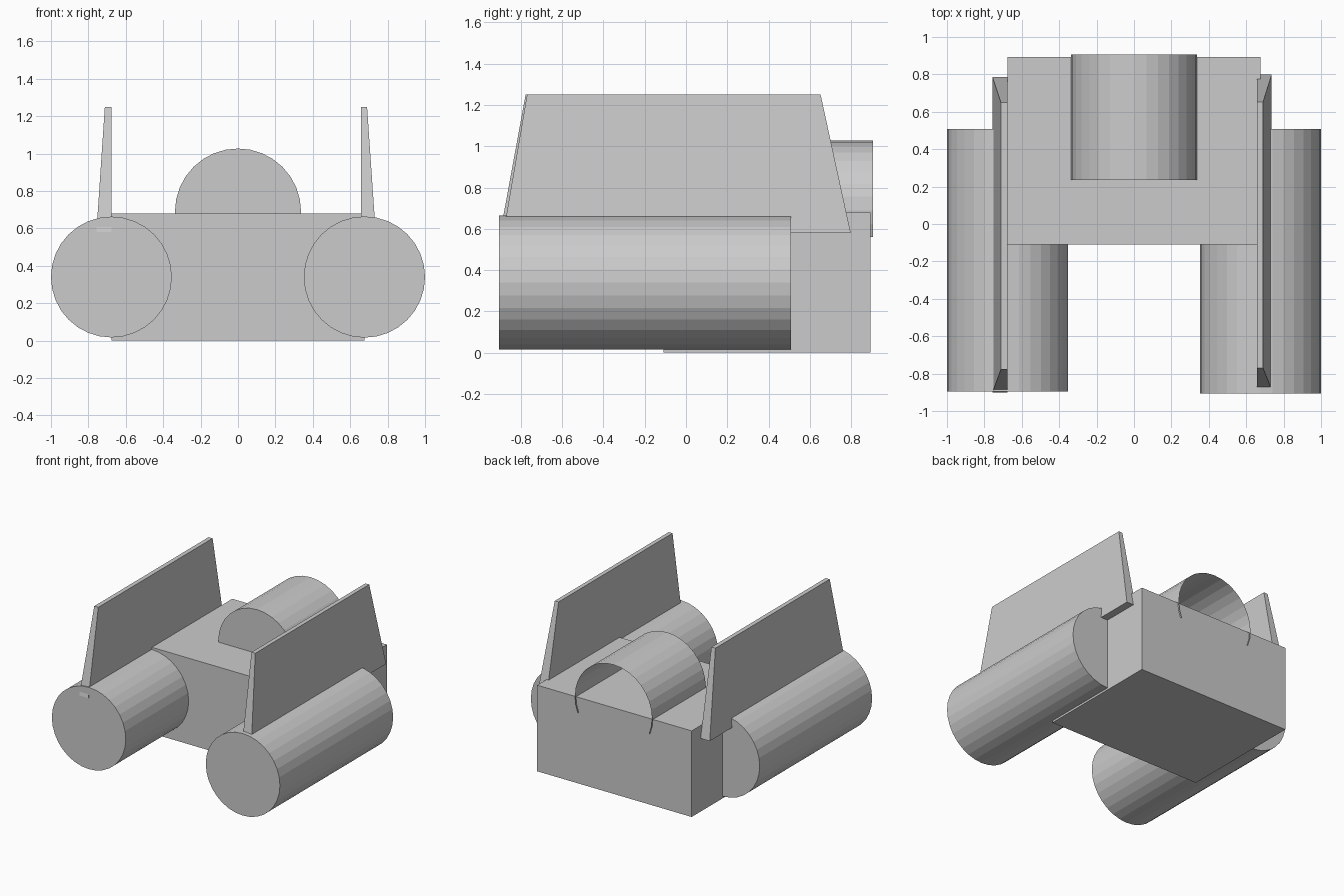
import bpy, bmesh
from math import pi, sin, cos
from mathutils import Vector, Matrix

if "Cube" in bpy.data.objects:
    bpy.data.objects.remove(bpy.data.objects["Cube"])


def finish(name, bm):
    bmesh.ops.recalc_face_normals(bm, faces=bm.faces[:])
    mesh = bpy.data.meshes.new(name)
    bm.to_mesh(mesh)
    bm.free()
    obj = bpy.data.objects.new(name, mesh)
    bpy.context.collection.objects.link(obj)
    return obj


def loft(name, bottom, top):
    """Solid between two rectangles given as (x0, x1, y0, y1, z)."""
    bm = bmesh.new()
    rings = [[bm.verts.new(p) for p in ((x0, y0, z), (x1, y0, z), (x1, y1, z), (x0, y1, z))]
             for x0, x1, y0, y1, z in (bottom, top)]
    for ring in rings:
        bm.faces.new(ring)
    for i in range(4):
        j = (i + 1) % 4
        bm.faces.new((rings[0][i], rings[0][j], rings[1][j], rings[1][i]))
    return finish(name, bm)


def drum(name, x, z, radius, y0, y1):
    """Closed 32-sided cylinder lying along y."""
    bm = bmesh.new()
    place = Matrix.Translation((x, (y0 + y1) / 2, z)) @ Matrix.Rotation(pi / 2, 4, 'X')
    bmesh.ops.create_cone(bm, cap_ends=True, segments=32, radius1=radius, radius2=radius,
                          depth=y1 - y0, matrix=place)
    return finish(name, bm)


# Main block
loft("body", (-0.675, 0.675, -0.11, 0.893, 0), (-0.675, 0.675, -0.11, 0.893, 0.68))

# Long side cylinders
drum("left_cylinder", -0.677, 0.34, 0.323, -0.895, 0.508)
drum("right_cylinder", 0.676, 0.34, 0.324, -0.905, 0.508)

# Tapered upright fins, vertical on the inside and sloping on the outside
loft("left_fin", (-0.757, -0.677, -0.9, 0.785, 0.58), (-0.712, -0.677, -0.777, 0.65, 1.25))
loft("right_fin", (0.657, 0.736, -0.885, 0.798, 0.58), (0.657, 0.69, -0.77, 0.652, 1.25))

# Arched hood on the back: capped at the front, open at the rear and underneath
bm = bmesh.new()
steps = range(-2, 19)
front, back = [[bm.verts.new((0.337 * cos(i * pi / 16), y, 0.69 + 0.337 * sin(i * pi / 16)))
                for i in steps] for y in (0.235, 0.905)]
bm.faces.new(front)
for i in range(len(front) - 1):
    bm.faces.new((front[i], front[i + 1], back[i + 1], back[i]))
finish("rear_hood", bm)
